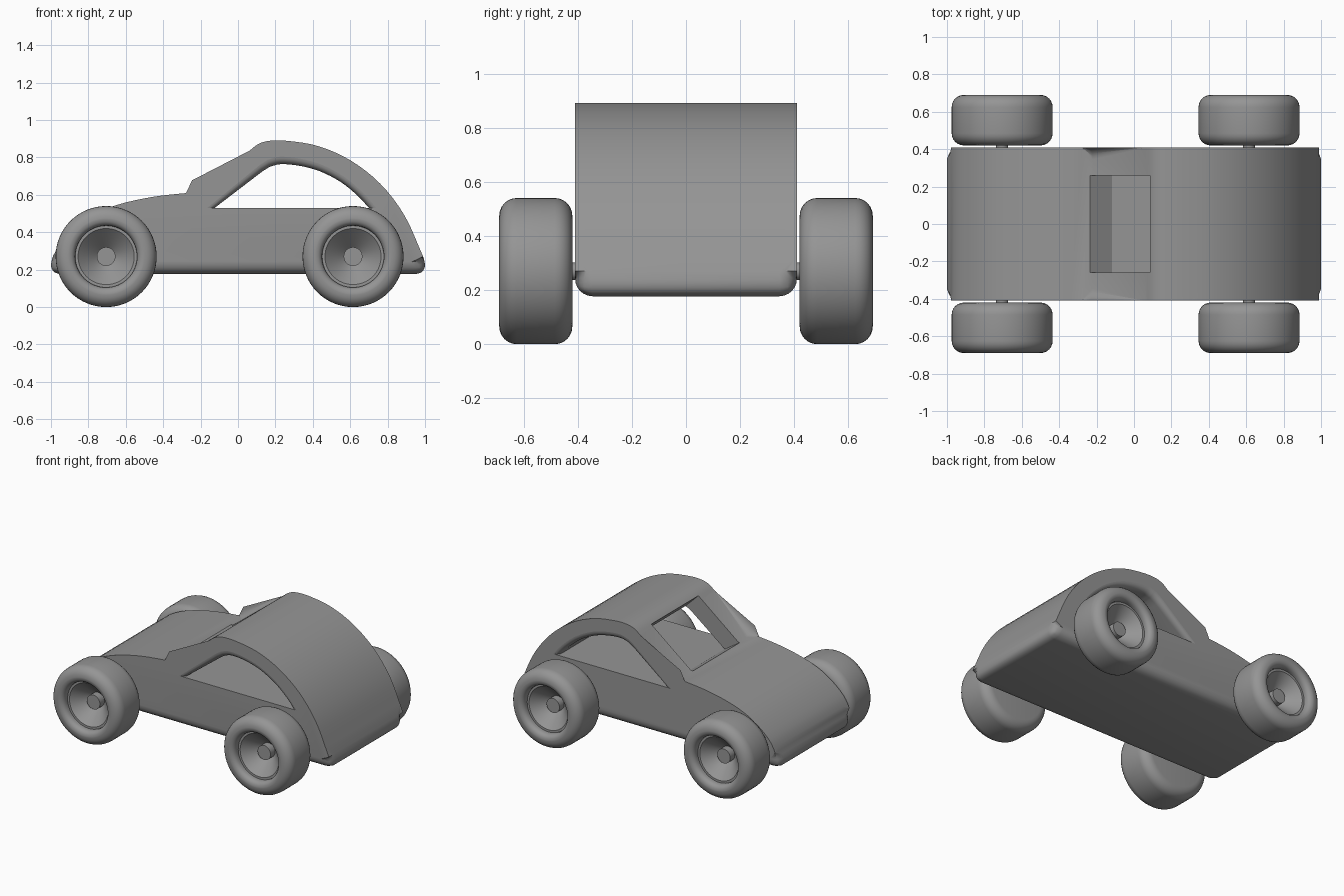
import bpy, bmesh, math
from mathutils import Vector

default = bpy.data.objects.get("Cube")
if default:
    bpy.data.objects.remove(default, do_unlink=True)

GREY = (0.3, 0.3, 0.3, 1.0)
grey = bpy.data.materials.new("plain grey")
grey.use_nodes = True
grey.diffuse_color = GREY
grey.node_tree.nodes["Principled BSDF"].inputs["Base Color"].default_value = GREY


def finish(bm, name, angle=35):
    """Turn a bmesh into a smooth-shaded grey object."""
    bmesh.ops.recalc_face_normals(bm, faces=bm.faces)
    mesh = bpy.data.meshes.new(name)
    bm.to_mesh(mesh)
    bm.free()
    mesh.materials.append(grey)
    obj = bpy.data.objects.new(name, mesh)
    bpy.context.collection.objects.link(obj)
    shade(obj, angle)
    return obj


def shade(obj, angle=35):
    bpy.ops.object.select_all(action="DESELECT")
    obj.select_set(True)
    bpy.context.view_layer.objects.active = obj
    bpy.ops.object.shade_smooth_by_angle(angle=math.radians(angle))


def curve(points, steps=4):
    """Smooth curve through the points."""
    p = [Vector(q) for q in points]
    p = [2 * p[0] - p[1]] + p + [2 * p[-1] - p[-2]]
    out = []
    for a, b, c, d in zip(p, p[1:], p[2:], p[3:]):
        for i in range(steps):
            t = i / steps
            out.append(0.5 * (2 * b + (c - a) * t + (2 * a - 5 * b + 4 * c - d) * t * t
                              + (3 * b - a - 3 * c + d) * t ** 3))
    return out + [p[-2]]


def loft(sections):
    """Join equal (y, profile) sections into a closed solid."""
    bm = bmesh.new()
    rings = [[bm.verts.new((x, y, z)) for x, z in prof] for y, prof in sections]
    for r, s in zip(rings, rings[1:]):
        for i in range(len(r)):
            j = (i + 1) % len(r)
            bm.faces.new((r[i], r[j], s[j], s[i]))
    bm.faces.new(rings[0])
    bm.faces.new(rings[-1])
    return bm


def cut(target, cutter):
    """Subtract the cutter and remove it."""
    cutter.hide_render = True
    mod = target.modifiers.new("cut", "BOOLEAN")
    mod.operation = "DIFFERENCE"
    mod.solver = "EXACT"
    mod.object = cutter
    bpy.ops.object.select_all(action="DESELECT")
    target.select_set(True)
    bpy.context.view_layer.objects.active = target
    bpy.ops.object.modifier_apply(modifier=mod.name)
    bpy.data.objects.remove(cutter, do_unlink=True)


# Body: side profile with rounded rims
WIDTH = 0.41
hood = curve([(-0.99, 0.27), (-0.93, 0.375), (-0.8, 0.48), (-0.65, 0.545),
              (-0.45, 0.59), (-0.22, 0.615)])
roof = curve([(0.06, 0.835), (0.11, 0.872), (0.17, 0.889), (0.27, 0.888), (0.43, 0.86),
              (0.6, 0.785), (0.76, 0.66), (0.89, 0.49), (0.99, 0.27)])
profile = [(-1.015, 0.177)] + hood + roof + [(1.015, 0.177)]
bm = loft([(-WIDTH, profile), (WIDTH, profile)])
rims = [e for e in bm.edges
        if abs(e.verts[0].co.y - e.verts[1].co.y) < 0.01 or e.verts[0].co.z < 0.2]
bmesh.ops.bevel(bm, geom=rims, offset=0.065, segments=6, profile=0.5,
                affect="EDGES", clamp_overlap=False)
body = finish(bm, "body")

# Side window: runs right across the car, flared at both sides
SILL, MIDDLE = 0.53, 0.29
window = [(-0.125, SILL), (0.13, 0.725)] + curve(
    [(0.17, 0.75), (0.23, 0.764), (0.33, 0.755), (0.44, 0.725), (0.55, 0.668),
     (0.64, 0.595), (0.7, SILL)])


def flared(grow):
    return [(MIDDLE + (x - MIDDLE) * (1 + grow / 0.42),
             SILL + (z - SILL) * (1 + grow / 0.235)) for x, z in window]


FLARE = 0.04
half = [(WIDTH - FLARE + FLARE * math.sin(a), flared(FLARE * (1 - math.cos(a))))
        for a in [math.radians(15 * i) for i in range(7)]]
half.append((WIDTH + 0.1, flared(FLARE)))
sections = [(-y, prof) for y, prof in reversed(half)] + half
cut(body, finish(loft(sections), "window_cutter"))

# Windscreen opening
screen = [(-0.29, 0.65), (-0.11, 0.531), (0.19, 0.753), (0.03, 0.91)]
cut(body, finish(loft([(-0.26, screen), (0.26, screen)]), "windscreen_cutter"))
shade(body)

# Wheels: turned tyre with a dished rim and a raised hub
AXLE_Z = 0.27


def arc(r, y, radius, start, end, n=7):
    return [(r + radius * math.cos(math.radians(start + (end - start) * i / (n - 1))),
             y + radius * math.sin(math.radians(start + (end - start) * i / (n - 1))))
            for i in range(n)]


wheel_profile = ([(0, 0.42)] + arc(0.205, 0.485, 0.065, -90, 0)
                 + arc(0.205, 0.625, 0.065, 0, 90) + arc(0.2, 0.655, 0.035, 90, 180, 5)
                 + [(0.165, 0.64), (0.15, 0.64), (0.05, 0.54), (0.05, 0.59), (0, 0.59)])


def wheel(name, x, side):
    bm = bmesh.new()
    verts = [bm.verts.new((r, y * side, 0)) for r, y in wheel_profile]
    edges = [bm.edges.new(pair) for pair in zip(verts, verts[1:])]
    bmesh.ops.spin(bm, geom=verts + edges, cent=(0, 0, 0), axis=(0, 1, 0),
                   angle=math.tau, steps=64, use_merge=True)
    bmesh.ops.remove_doubles(bm, verts=bm.verts, dist=0.0001)
    obj = finish(bm, name, 30)
    obj.location = (x, 0, AXLE_Z)


def axle(name, x):
    ring = [(x + 0.032 * math.cos(math.tau * i / 32), AXLE_Z + 0.032 * math.sin(math.tau * i / 32))
            for i in range(32)]
    finish(loft([(-0.45, ring), (0.45, ring)]), name)


for end, x in (("front", -0.705), ("rear", 0.615)):
    axle(end + "_axle", x)
    for label, side in (("near", -1), ("far", 1)):
        wheel(f"{end}_{label}_wheel", x, side)
